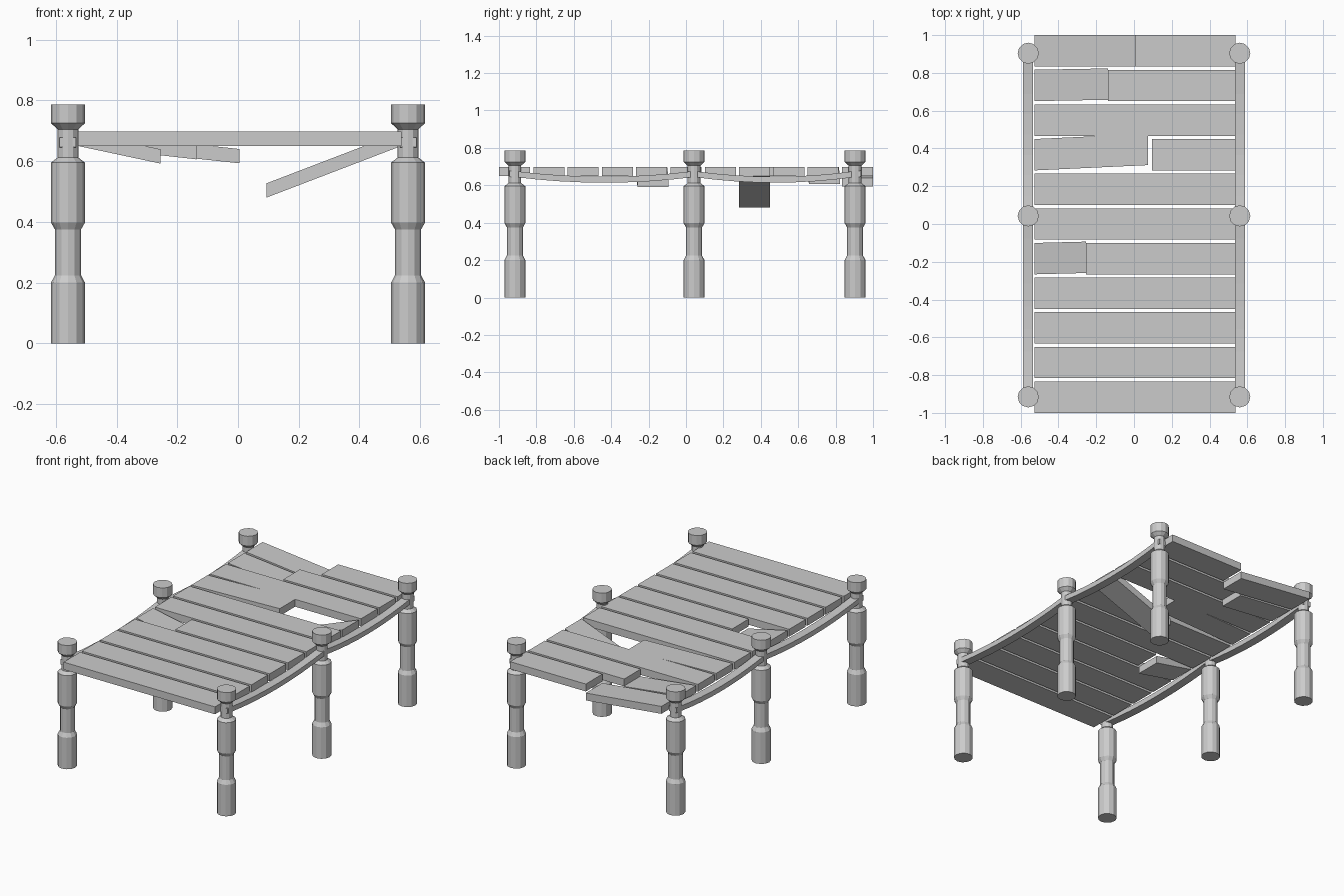
import bpy, math

if "Cube" in bpy.data.objects:
    bpy.data.objects.remove(bpy.data.objects["Cube"])


def mesh_object(name, verts, faces):
    me = bpy.data.meshes.new(name)
    me.from_pydata(verts, [], faces)
    ob = bpy.data.objects.new(name, me)
    bpy.context.collection.objects.link(ob)
    return ob


def skin(name, rings):
    """Closed solid through a list of equal-sized rings."""
    n = len(rings[0])
    verts = [v for r in rings for v in r]
    faces = [(i * n + j, i * n + (j + 1) % n, (i + 1) * n + (j + 1) % n, (i + 1) * n + j)
             for i in range(len(rings) - 1) for j in range(n)]
    last = (len(rings) - 1) * n
    faces += [tuple(reversed(range(n))), tuple(range(last, last + n))]
    return mesh_object(name, verts, faces)


def plank(name, x0, x1, y, dz0=0, dz1=0, dy1=0):
    """Board along x; its ends may be shifted down or sideways."""
    def ring(x, yy, dz):
        lo, hi, w = 0.65 + dz, 0.697 + dz, 0.083
        return [(x, yy - w, lo), (x, yy + w, lo), (x, yy + w, hi), (x, yy - w, hi)]
    return skin(name, [ring(x0, y, dz0), ring(x1, y + dy1, dz1)])


# Turned posts
POST_X, POST_Y, SIDES = 0.56, (-0.915, 0.043, 0.904), 12
profile = [(0.056, 0), (0.056, 0.2), (0.043, 0.224), (0.043, 0.375), (0.056, 0.398),
           (0.056, 0.595), (0.034, 0.612), (0.034, 0.705), (0.056, 0.725), (0.056, 0.787)]
for side, sx in (("left", -1), ("right", 1)):
    for k, y in enumerate(POST_Y):
        rings = [[(sx * POST_X + r * math.cos(2 * math.pi * j / SIDES),
                   y + r * math.sin(2 * math.pi * j / SIDES), z) for j in range(SIDES)]
                 for r, z in profile]
        skin(f"{side}_post_{k + 1}", rings)

# Sagging side rails
    pts = [(-0.945, 0.662)]
    for a, b in zip(POST_Y, POST_Y[1:]):
        for i in range(9):
            t = i / 8
            pts.append((a + (b - a) * t, 0.66 - 0.03 * 4 * t * (1 - t)))
        pts.pop()
    pts += [(POST_Y[-1], 0.66), (0.935, 0.662)]
    c, w, h = sx * 0.561, 0.027, 0.016
    skin(f"{side}_rail", [[(c - w, y, z - h), (c - w, y, z + h),
                           (c + w, y, z + h), (c + w, y, z - h)] for y, z in pts])

# Deck planks, four of them broken: (split x left, split x right, left drop, right drop, left skew)
X0, X1 = -0.527, 0.538
broken = {4: (-0.255, -0.255, -0.058, 0, 0.007),
          7: (0.075, 0.094, 0, -0.17, 0.028),
          9: (-0.137, -0.137, -0.044, 0, 0.007),
          10: (0.005, 0.005, -0.057, 0, 0.0)}
for i in range(11):
    y = -0.917 + i * 0.1834
    if i in broken:
        xl, xr, dl, dr, skew = broken[i]
        plank(f"broken_plank_{i + 1}_left", X0, xl, y, 0, dl, skew)
        plank(f"broken_plank_{i + 1}_right", xr, X1, y, dr, 0)
    else:
        plank(f"plank_{i + 1}", X0, X1, y)

# Consistent outward normals
import bmesh
for ob in bpy.context.collection.objects:
    bm = bmesh.new()
    bm.from_mesh(ob.data)
    bmesh.ops.recalc_face_normals(bm, faces=bm.faces)
    bm.to_mesh(ob.data)
    bm.free()
